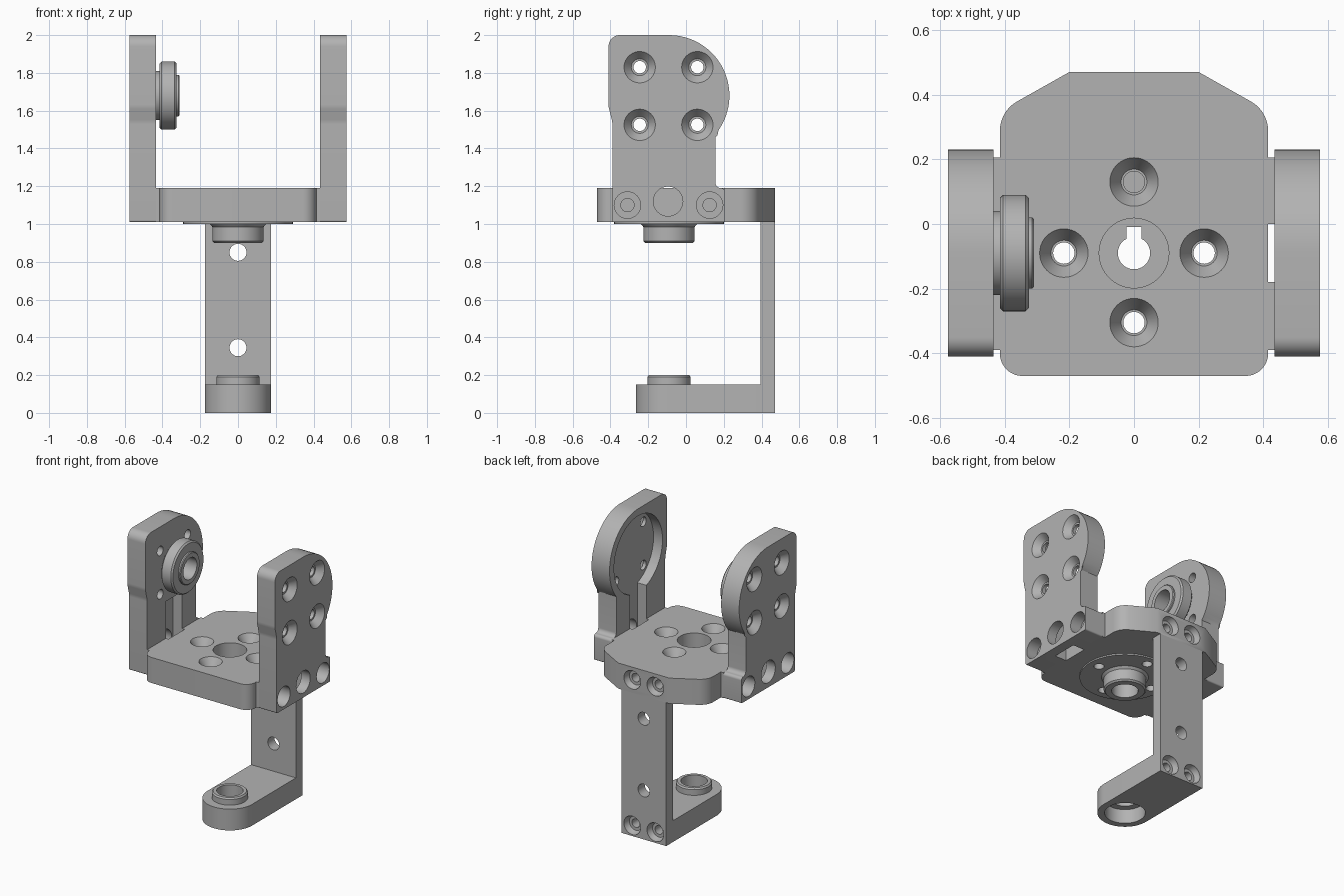
import bpy, bmesh
from math import sin, cos, tan, pi, radians, atan2, hypot
from mathutils import Vector

if "Cube" in bpy.data.objects:
    bpy.data.objects.remove(bpy.data.objects["Cube"])

grey = bpy.data.materials.new("plain_grey")
grey.use_nodes = True
COL = (0.45, 0.45, 0.45, 1)
grey.diffuse_color = COL
grey.node_tree.nodes["Principled BSDF"].inputs["Base Color"].default_value = COL
parts = []


def place(axis, u, v, t):
    """Plane coordinates u, v and depth t along the axis."""
    return {"x": (t, u, v), "y": (u, t, v), "z": (u, v, t)}[axis]


def finish(name, bm):
    bmesh.ops.recalc_face_normals(bm, faces=bm.faces)
    me = bpy.data.meshes.new(name)
    bm.to_mesh(me)
    bm.free()
    me.materials.append(grey)
    ob = bpy.data.objects.new(name, me)
    bpy.context.collection.objects.link(ob)
    return ob


def rounded(corners, seg=10):
    """Polygon from (u, v, radius) corners."""
    out = []
    for i, (u, v, r) in enumerate(corners):
        p = Vector((u, v))
        if r == 0:
            out.append((u, v))
            continue
        d1 = (Vector(corners[i - 1][:2]) - p).normalized()
        d2 = (Vector(corners[(i + 1) % len(corners)][:2]) - p).normalized()
        reach = r * tan((pi - d1.angle(d2)) / 2)
        c = p + (d1 + d2).normalized() * hypot(reach, r)
        a, e = p + d1 * reach - c, p + d2 * reach - c
        a0 = atan2(a.y, a.x)
        sweep = (atan2(e.y, e.x) - a0 + pi) % (2 * pi) - pi
        out += [(c.x + r * cos(a0 + sweep * k / seg), c.y + r * sin(a0 + sweep * k / seg))
                for k in range(seg + 1)]
    return out


def prism(name, pts, axis, t0, t1, bevel=0):
    """Extruded outline; bevel softens the rim at t1."""
    bm = bmesh.new()
    lo, hi = ([bm.verts.new(place(axis, u, v, t)) for u, v in pts] for t in (t0, t1))
    bm.faces.new(lo)
    cap = bm.faces.new(hi)
    n = len(pts)
    for i in range(n):
        j = (i + 1) % n
        bm.faces.new((lo[i], lo[j], hi[j], hi[i]))
    if bevel:
        bmesh.ops.bevel(bm, geom=list(cap.edges), offset=bevel, segments=2,
                        profile=0.5, affect="EDGES")
    return finish(name, bm)


def box(name, u0, u1, v0, v1, axis, t0, t1):
    return prism(name, [(u0, v0), (u1, v0), (u1, v1), (u0, v1)], axis, t0, t1)


def turned(name, axis, u, v, profile, n=48):
    """Solid of revolution from (radius, depth) pairs."""
    bm = bmesh.new()
    rings = [[bm.verts.new(place(axis, u + r * cos(2 * pi * k / n), v + r * sin(2 * pi * k / n), t))
              for k in range(n)] for r, t in profile]
    bm.faces.new(rings[0])
    bm.faces.new(rings[-1])
    for a, b in zip(rings, rings[1:]):
        for k in range(n):
            m = (k + 1) % n
            bm.faces.new((a[k], a[m], b[m], b[k]))
    return finish(name, bm)


def drill(axis, u, v, *profile):
    return turned("cutter", axis, u, v, profile, 40)


def cut(ob, cutters):
    """Subtract each cutter, then discard it."""
    for c in cutters:
        mod = ob.modifiers.new("cut", "BOOLEAN")
        mod.operation, mod.solver, mod.object = "DIFFERENCE", "EXACT", c
        bpy.context.view_layer.objects.active = ob
        bpy.ops.object.modifier_apply(modifier=mod.name)
        bpy.data.objects.remove(c)
    parts.append(ob)


CY, CZ = -0.09, 1.68     # turning axes of the joints
BOT, TOP = 1.01, 1.19    # base plate faces

# Arm outline with round head and stepped foot
arc = [(CY + 0.32 * cos(radians(a)), CZ + 0.32 * sin(radians(a)), 0) for a in range(90, -41, -5)]
arm_outline = rounded([(-0.39, BOT, 0.01), (-0.39, 1.54, 0.1), (-0.41, 1.62, 0.1), (-0.41, 2, 0.06)]
                      + arc + [(0.155, 1.46, 0), (0.155, TOP, 0.03), (0.205, TOP, 0.02),
                               (0.205, BOT, 0.01)])

for s, side in ((1, "left"), (-1, "right")):
    arm = prism(side + "_arm", arm_outline, "x", s * 0.435, s * 0.575, 0.012)
    cutters = []
    # Head screws
    for y in (-0.245, 0.06):
        for z in (1.525, 1.83):
            cutters.append(drill("x", y, z, (0.083, s * 0.6), (0.083, s * 0.575), (0.045, s * 0.53),
                                 (0.033, s * 0.53), (0.033, s * 0.4)))
    # Foot screws and cable hole
    for y in (-0.31, 0.125):
        cutters.append(drill("x", y, 1.1, (0.07, s * 0.6), (0.07, s * 0.49),
                             (0.035, s * 0.49), (0.035, s * 0.4)))
    cutters.append(drill("x", -0.095, 1.12, (0.078, s * 0.6), (0.078, s * 0.4)))
    # Cable slot, and the round pocket in the left arm
    cutters.append(box("cutter", -0.18, 0, 0.9, 1.45, "x", s * 0.4, s * 0.505))
    if s > 0:
        cutters.append(drill("x", CY, CZ, (0.27, 0.4), (0.27, 0.505)))
    cut(arm, cutters)
    # Pads joining arm to plate
    for place_name, y0, y1 in (("front", -0.39, -0.18), ("back", 0, 0.205)):
        pad = box(f"{side}_{place_name}_pad", y0, y1, BOT, TOP, "x", s * 0.413, s * 0.435)
        cut(pad, [])

# Bearing on the right arm
bearing = turned("bearing", "x", CY, CZ, [
    (0.13, -0.436), (0.13, -0.415), (0.17, -0.415), (0.18, -0.405), (0.18, -0.335), (0.17, -0.325),
    (0.11, -0.325), (0.11, -0.315), (0.105, -0.31)], 64)
cut(bearing, [drill("x", CY, CZ, (0.075, -0.3), (0.075, -0.43))])

# Base plate
screws = ((0, 0.13), (0, -0.305), (-0.217, CY), (0.217, CY))
half = [(0.2, 0.47, 0), (0.415, 0.349, 0.105), (0.415, -0.47, 0.07)]
plate = prism("base_plate", rounded(half + [(-x, y, r) for x, y, r in reversed(half)]), "z", BOT, TOP)


def keyway():
    return [drill("z", 0, CY, (0.05, 0.8), (0.05, 1.3)),
            box("cutter", -0.0225, 0.0225, CY, -0.01, "z", 0.8, 1.3)]


def back_screws(z):
    return [drill("y", x, z, (0.065, 0.5), (0.065, 0.46), (0.05, 0.43), (0.03, 0.43), (0.03, 0.36))
            for x in (-0.09, 0.09)]


cut(plate, [drill("z", x, y, (0.075, 1.25), (0.075, TOP), (0.04, 1.13), (0.033, 1.13), (0.033, 0.95))
            for x, y in screws]
    + [drill("z", 0, CY, (0.108, 1.25), (0.108, 1.06))] + keyway() + back_screws(1.1))

# Hub under the plate
hub = turned("lower_hub", "z", 0, CY, [(0.29, BOT), (0.29, 1.0), (0.15, 1.0), (0.136, 0.985),
                                       (0.136, 0.91), (0.126, 0.9)], 64)
cut(hub, [drill("z", x, y, (0.033, 0.95), (0.033, 1.05)) for x, y in screws]
    + [drill("z", 0, CY, (0.085, 0.85), (0.085, 0.995))] + keyway())

# Rear leg
leg = box("rear_leg", -0.175, 0.175, 0.15, BOT, "y", 0.395, 0.47)
cut(leg, [drill("y", 0, z, (0.045, 0.3), (0.045, 0.6)) for z in (0.345, 0.85)])

# Foot with round nose and pivot ring
foot = prism("foot", rounded([(-0.175, -0.265, 0.174), (0.175, -0.265, 0.174),
                              (0.175, 0.47, 0), (-0.175, 0.47, 0)], 20), "z", 0, 0.15)
cut(foot, [drill("z", 0, CY, (0.13, -0.1), (0.13, 0.1), (0.085, 0.1), (0.085, 0.3))]
    + back_screws(0.075))
ring = turned("pivot_ring", "z", 0, CY, [(0.115, 0.149), (0.115, 0.19), (0.107, 0.2)])
cut(ring, [drill("z", 0, CY, (0.085, 0.1), (0.085, 0.3))])

# Smooth curved walls, keep edges crisp
bpy.ops.object.select_all(action="DESELECT")
for ob in parts:
    ob.select_set(True)
bpy.context.view_layer.objects.active = parts[0]
bpy.ops.object.shade_smooth_by_angle(angle=radians(30))
